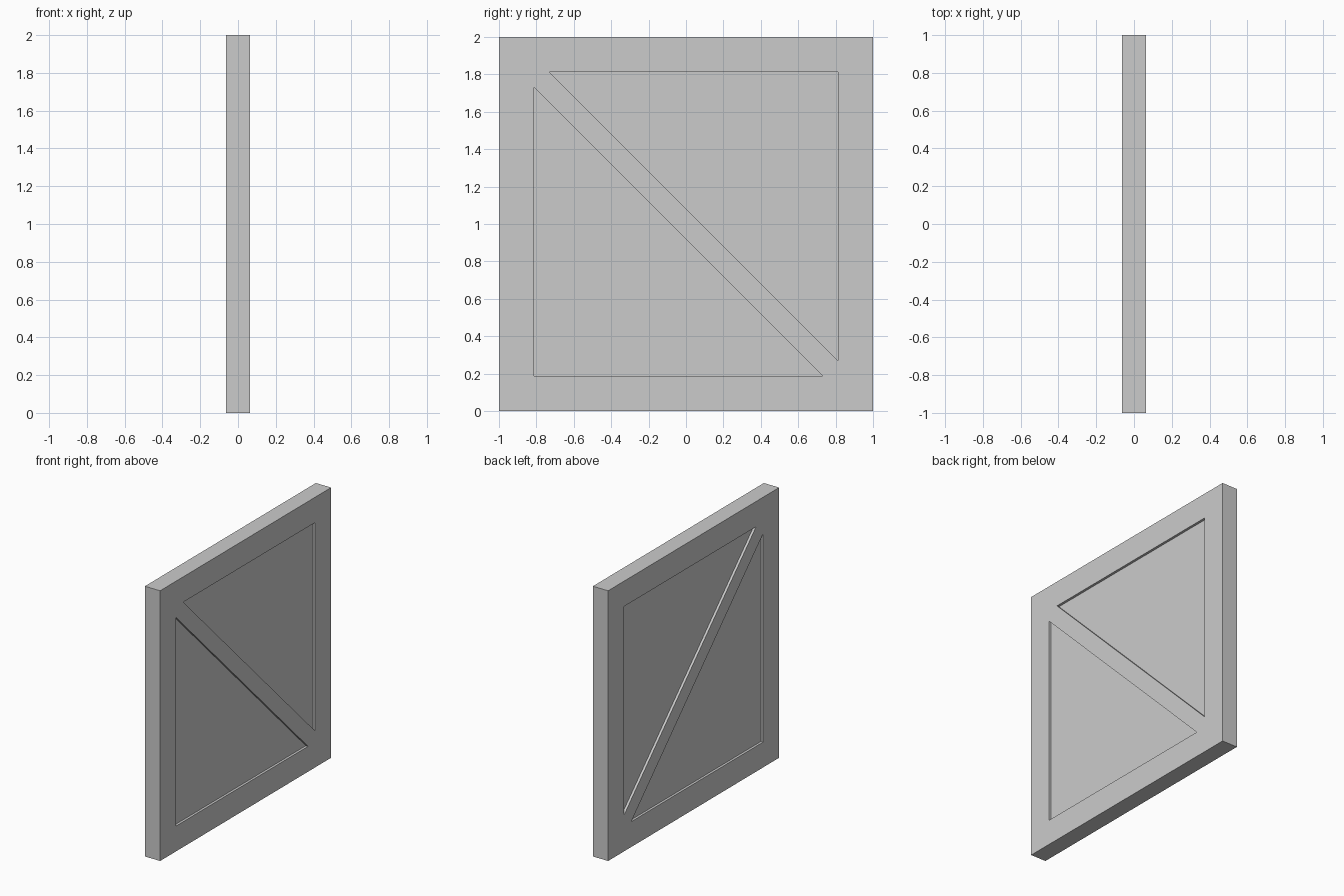
import bpy
import bmesh

if "Cube" in bpy.data.objects:
    bpy.data.objects.remove(bpy.data.objects["Cube"])

HALF_T = 0.0625   # half thickness of the panel
DEPTH = 0.018     # depth of the recesses
EDGE = 0.8125     # inner edge of the border
TIP = 0.73        # where the diagonal brace meets the border


def prism(name, profile, x0, x1):
    """Extrude a (y, z) profile along x from x0 to x1."""
    bm = bmesh.new()
    face = bm.faces.new([bm.verts.new((x0, y, z)) for y, z in profile])
    ext = bmesh.ops.extrude_face_region(bm, geom=[face])
    moved = [v for v in ext["geom"] if isinstance(v, bmesh.types.BMVert)]
    bmesh.ops.translate(bm, verts=moved, vec=(x1 - x0, 0, 0))
    bmesh.ops.recalc_face_normals(bm, faces=bm.faces)
    mesh = bpy.data.meshes.new(name)
    bm.to_mesh(mesh)
    bm.free()
    obj = bpy.data.objects.new(name, mesh)
    bpy.context.collection.objects.link(obj)
    return obj


# Square slab
panel = prism("braced_panel", [(-1, 0), (1, 0), (1, 2), (-1, 2)], -HALF_T, HALF_T)

# Triangular recesses on both faces, leaving the border and diagonal brace raised
for side in (-1, 1):
    for s in (-1, 1):
        tri = [(s * EDGE, 1 + s * EDGE), (-s * TIP, 1 + s * EDGE), (s * EDGE, 1 - s * TIP)]
        x0, x1 = sorted((side * (HALF_T - DEPTH), side * (HALF_T + 0.1)))
        cutter = prism("recess_cutter", tri, x0, x1)
        cutter.hide_render = True
        mod = panel.modifiers.new("recess", "BOOLEAN")
        mod.operation = "DIFFERENCE"
        mod.solver = "EXACT"
        mod.object = cutter
        bpy.context.view_layer.objects.active = panel
        bpy.ops.object.modifier_apply(modifier=mod.name)
        bpy.data.objects.remove(cutter, do_unlink=True)
